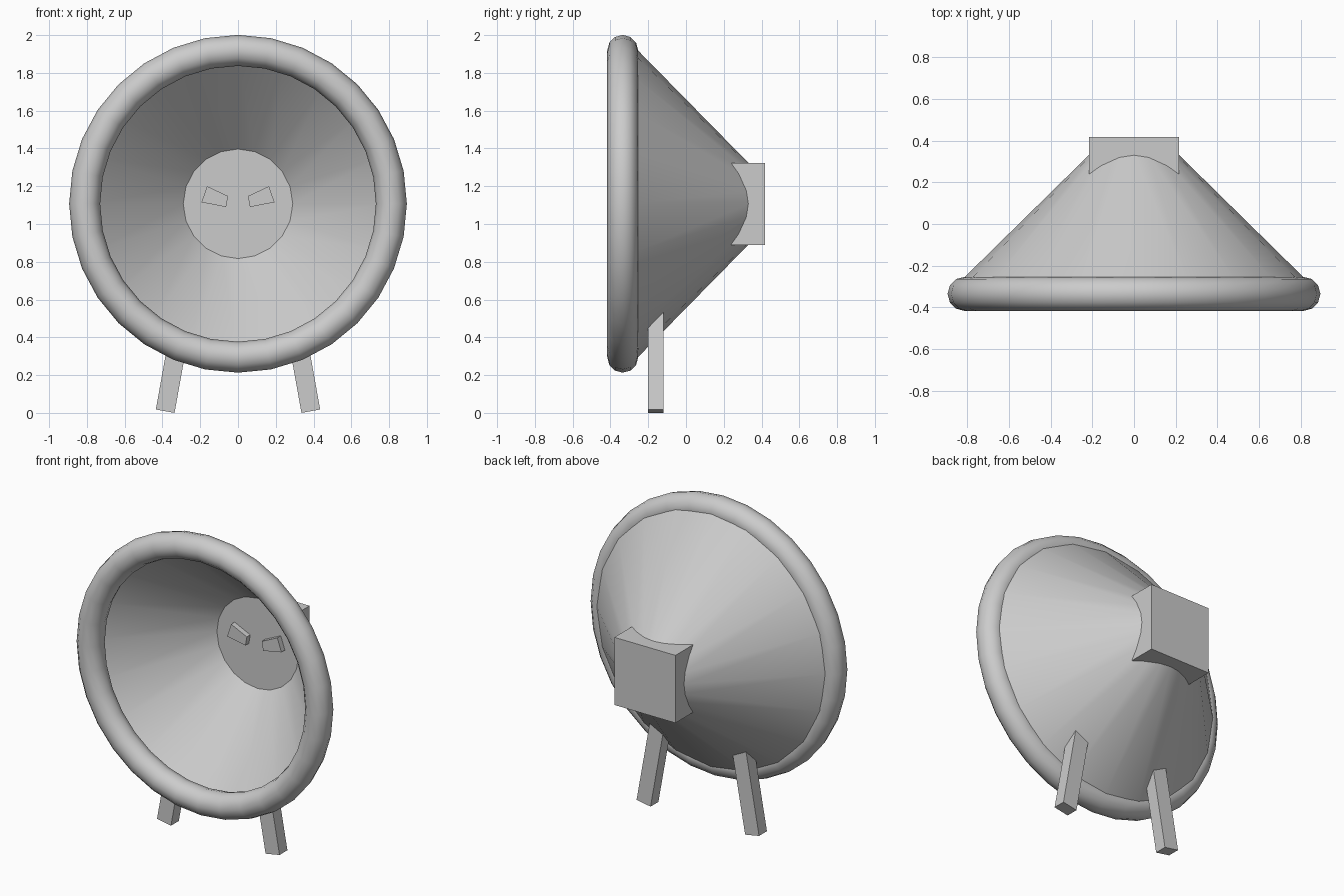
import bpy, bmesh, math

if "Cube" in bpy.data.objects:
    bpy.data.objects.remove(bpy.data.objects["Cube"])

CZ = 1.107          # height of the dish axis
SIDES = 20          # facets of the dish


def make(name, verts, faces, smooth=False):
    mesh = bpy.data.meshes.new(name)
    mesh.from_pydata(verts, [], faces)
    bm = bmesh.new()
    bm.from_mesh(mesh)
    bmesh.ops.remove_doubles(bm, verts=bm.verts, dist=1e-5)
    bmesh.ops.recalc_face_normals(bm, faces=bm.faces)
    bm.to_mesh(mesh)
    bm.free()
    ob = bpy.data.objects.new(name, mesh)
    bpy.context.collection.objects.link(ob)
    if smooth:
        bpy.ops.object.select_all(action='DESELECT')
        ob.select_set(True)
        bpy.context.view_layer.objects.active = ob
        bpy.ops.object.shade_smooth_by_angle(angle=math.radians(35))
    return ob


def prism(name, ring_a, ring_b):
    """Solid between two matching four-point rings."""
    faces = [(0, 1, 2, 3), (4, 5, 6, 7)]
    faces += [(i, (i + 1) % 4, 4 + (i + 1) % 4, 4 + i) for i in range(4)]
    return make(name, ring_a + ring_b, faces)


def lathe(name, profile, sides, closed=False):
    """Revolve (radius, y) points around the y-directed dish axis."""
    n = len(profile)
    verts = []
    for k in range(sides):
        a = 2 * math.pi * k / sides
        verts += [(r * math.sin(a), y, CZ + r * math.cos(a)) for r, y in profile]
    faces = []
    for k in range(sides):
        p, q = k * n, (k + 1) % sides * n
        for i in range(n if closed else n - 1):
            j = (i + 1) % n
            if profile[i][0] == 0:
                faces.append((p + i, p + j, q + j))
            elif profile[j][0] == 0:
                faces.append((p + i, p + j, q + i))
            else:
                faces.append((p + i, p + j, q + j, q + i))
    ob = make(name, verts, faces, True)
    bm = bmesh.new()
    bm.from_mesh(ob.data)
    bmesh.ops.delete(bm, geom=[v for v in bm.verts if not v.link_faces], context='VERTS')
    # flat discs become single polygons
    bmesh.ops.dissolve_limit(bm, angle_limit=0.001, verts=bm.verts, edges=bm.edges)
    bm.to_mesh(ob.data)
    bm.free()
    return ob


# Dish: hollow cone with a flat floor
lathe("dish", [(0, 0.335), (0.212, 0.335), (0.828, -0.27),
               (0.785, -0.28), (0.29, 0.20), (0, 0.20)], SIDES)

# Rounded rim
lathe("rim", [(0.812 + 0.082 * math.cos(math.tau * i / 12),
               -0.335 + 0.082 * math.sin(math.tau * i / 12)) for i in range(12)],
      32, True)

# Square housing behind the dish
h = 0.217
ring = lambda y: [(-h, y, CZ - h), (h, y, CZ - h), (h, y, CZ + h), (-h, y, CZ + h)]
prism("rear_housing", ring(0.23), ring(0.417))

# Legs: slanted bars whose tops are cut to sit inside the dish wall
def leg_corner(s, x0, z0, y):
    r = 0.82 - (y + 0.262) * 1.02
    x = x0 - 0.085
    z = CZ - math.sqrt(r * r - x * x) + 0.02
    return (s * x0, y, z0), (s * (x0 - 0.18 * (z - z0)), y, z)


for s, side in ((-1, "left"), (1, "right")):
    corners = [leg_corner(s, *c) for c in ((0.336, 0.0, -0.2), (0.435, 0.018, -0.2),
                                           (0.435, 0.018, -0.12), (0.336, 0.0, -0.12))]
    prism(side + "_leg", [c[0] for c in corners], [c[1] for c in corners])

    # Small slanted blocks on the dish floor
    quad = [(0.063, 1.09), (0.193, 1.115), (0.164, 1.20), (0.053, 1.148)]
    prism(side + "_floor_block", [(s * x, 0.165, z) for x, z in quad],
          [(s * x, 0.21, z) for x, z in quad])
